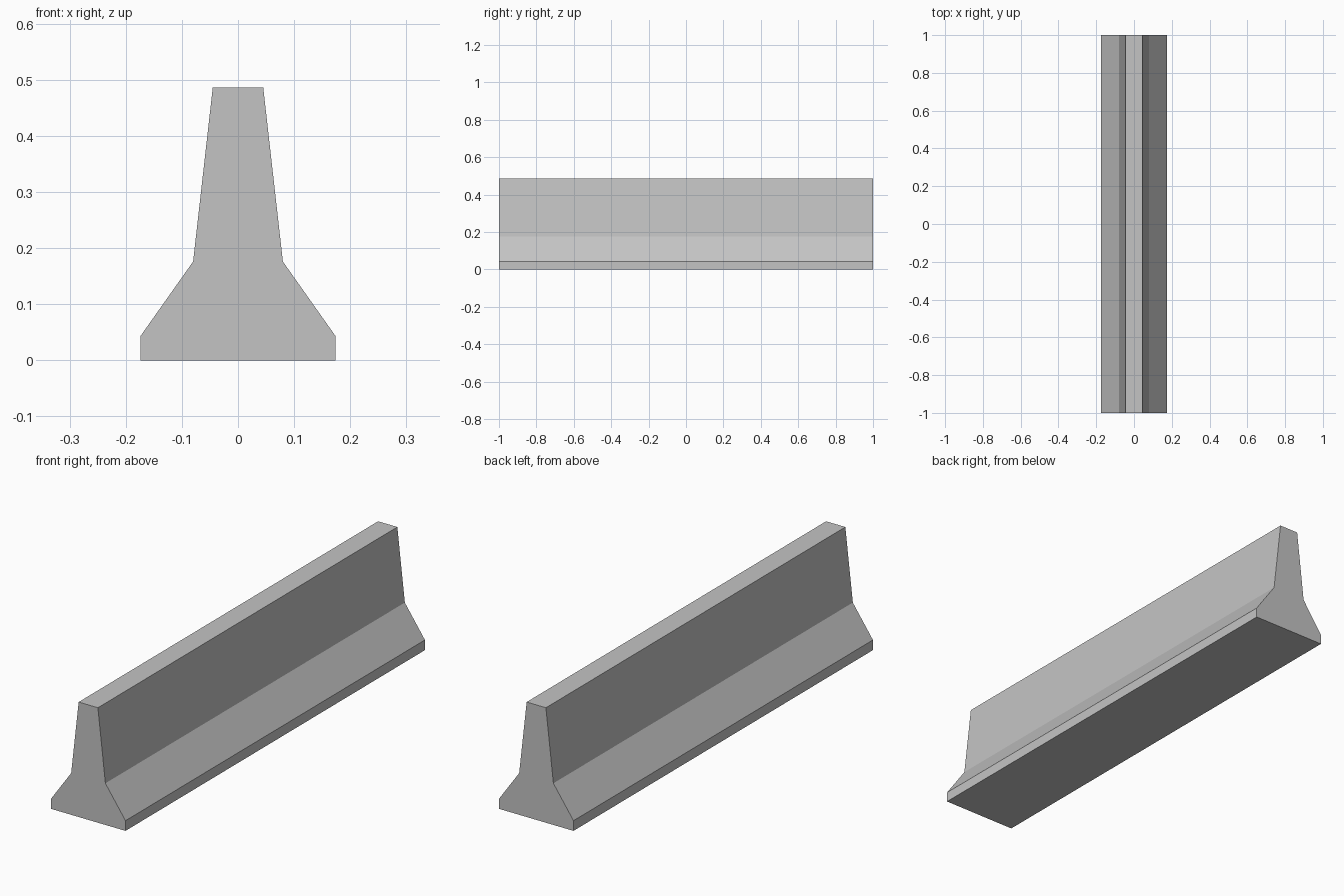
import bpy
import bmesh

# Remove the default cube
cube = bpy.data.objects.get("Cube")
if cube:
    bpy.data.objects.remove(cube, do_unlink=True)

# Concrete colour
concrete = bpy.data.materials.new("concrete_grey")
concrete.use_nodes = True
colour = (0.55, 0.55, 0.55, 1.0)
concrete.diffuse_color = colour
concrete.node_tree.nodes["Principled BSDF"].inputs["Base Color"].default_value = colour

# Half profile of the barrier: foot, sloped toe, tapered wall, flat top
half_profile = [(0.174, 0.0), (0.174, 0.043), (0.08, 0.176), (0.045, 0.486)]
profile = half_profile + [(-x, z) for x, z in reversed(half_profile)]
half_length = 1.0

# Sweep the profile along the barrier's length
bm = bmesh.new()
end_cap = bm.faces.new([bm.verts.new((x, -half_length, z)) for x, z in profile])
swept = bmesh.ops.extrude_face_region(bm, geom=[end_cap], use_keep_orig=True)
moved = [v for v in swept["geom"] if isinstance(v, bmesh.types.BMVert)]
bmesh.ops.translate(bm, verts=moved, vec=(0, 2 * half_length, 0))
bmesh.ops.recalc_face_normals(bm, faces=bm.faces)

mesh = bpy.data.meshes.new("road_barrier")
bm.to_mesh(mesh)
bm.free()
mesh.materials.append(concrete)
barrier = bpy.data.objects.new("road_barrier", mesh)
bpy.context.collection.objects.link(barrier)
